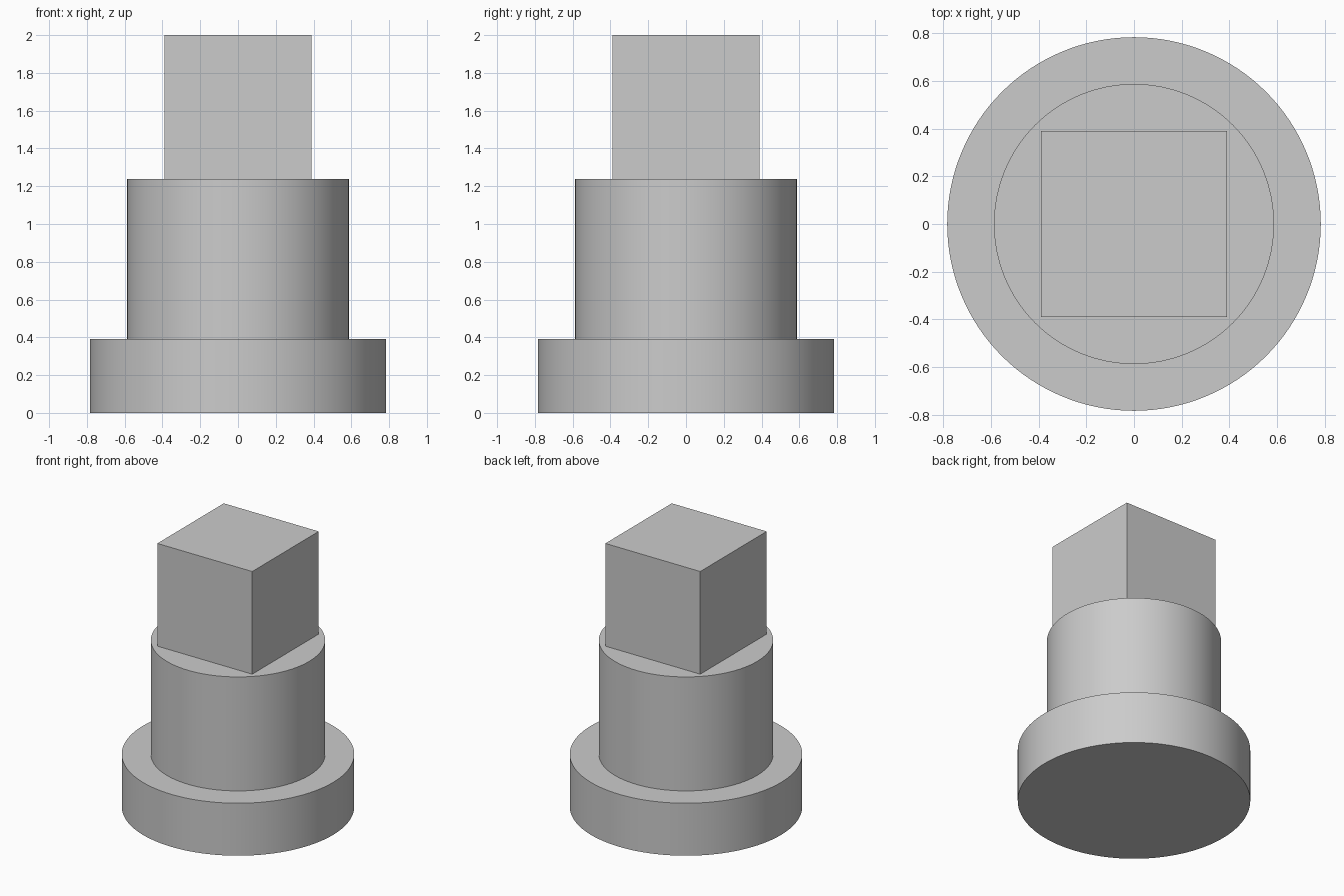
import bpy
import math

# Remove the default cube
cube = bpy.data.objects.get("Cube")
if cube:
    bpy.data.objects.remove(cube, do_unlink=True)

# Single plain grey
grey = bpy.data.materials.new("plain grey")
grey.use_nodes = True
colour = (0.6, 0.6, 0.6, 1.0)
grey.diffuse_color = colour
grey.node_tree.nodes["Principled BSDF"].inputs["Base Color"].default_value = colour


def finish(name):
    obj = bpy.context.object
    obj.name = name
    obj.data.materials.append(grey)
    return obj


def disc(name, radius, bottom, top):
    bpy.ops.mesh.primitive_cylinder_add(
        vertices=128, radius=radius, depth=top - bottom,
        location=(0, 0, (bottom + top) / 2))
    bpy.ops.object.shade_smooth_by_angle(angle=math.radians(30))
    return finish(name)


BASE_TOP, COLLAR_TOP, HEIGHT = 0.39, 1.237, 2.0
HALF = 0.39

# Wide round flange and narrower collar
disc("base_flange", 0.783, 0, BASE_TOP)
disc("collar", 0.587, BASE_TOP, COLLAR_TOP)

# Square drive head
bpy.ops.mesh.primitive_cube_add(size=1, location=(0, 0, (COLLAR_TOP + HEIGHT) / 2))
bpy.context.object.scale = (2 * HALF, 2 * HALF, HEIGHT - COLLAR_TOP)
bpy.ops.object.transform_apply(location=False, rotation=False, scale=True)
finish("square_head")
